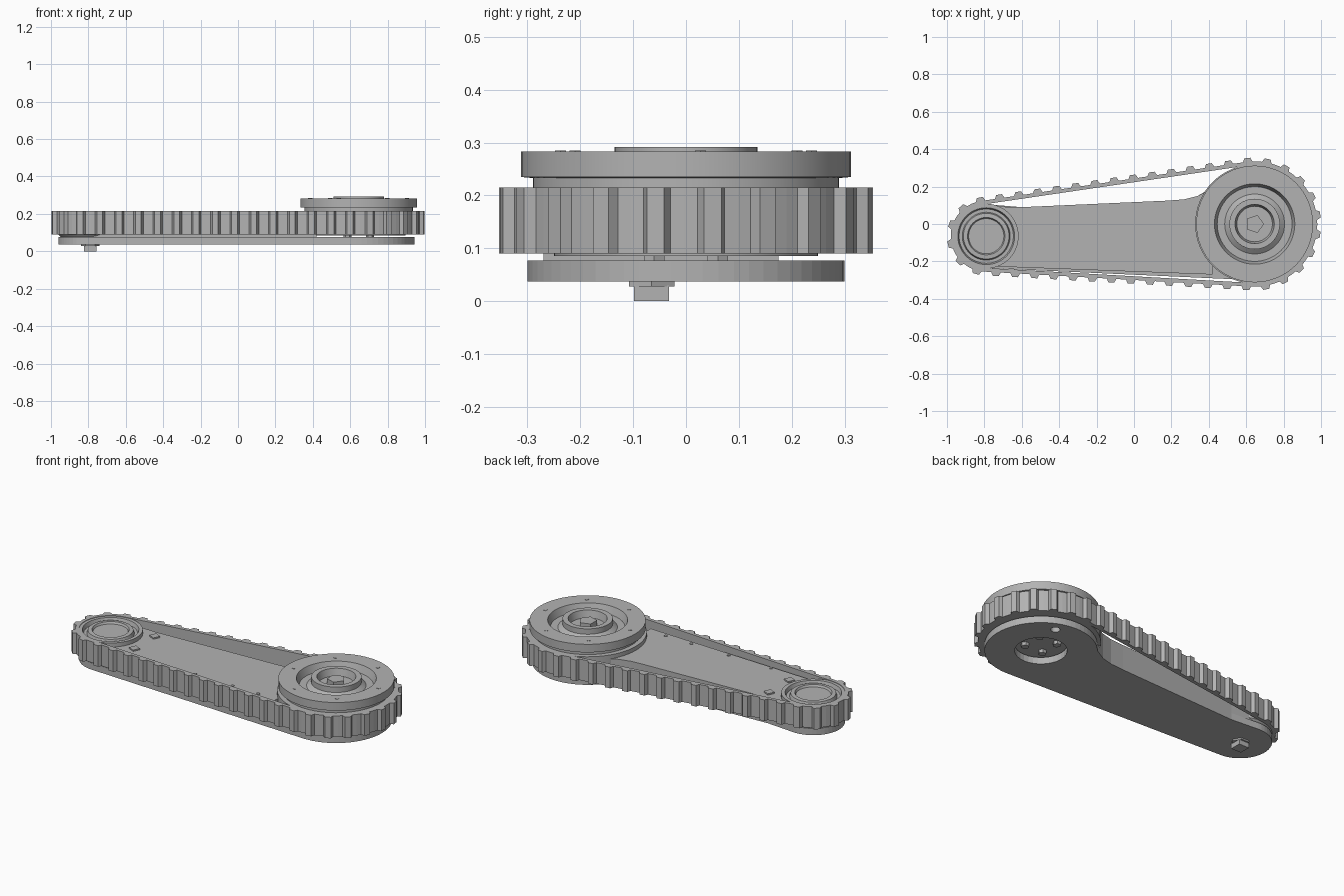
import bpy, bmesh, math
from mathutils import Vector

old = bpy.data.objects.get("Cube")
if old:
    bpy.data.objects.remove(old, do_unlink=True)

grey = bpy.data.materials.new("machined_grey")
grey.use_nodes = True
GREY = (0.45, 0.45, 0.45, 1)
grey.diffuse_color = GREY
grey.node_tree.nodes["Principled BSDF"].inputs["Base Color"].default_value = GREY

BIG, SMALL = Vector((0.645, 0)), Vector((-0.79, -0.065))


def finish(name, bm):
    bmesh.ops.remove_doubles(bm, verts=bm.verts, dist=1e-5)
    bmesh.ops.recalc_face_normals(bm, faces=bm.faces)
    mesh = bpy.data.meshes.new(name)
    bm.to_mesh(mesh)
    bm.free()
    mesh.materials.append(grey)
    ob = bpy.data.objects.new(name, mesh)
    bpy.context.collection.objects.link(ob)
    return ob


def smooth(ob):
    bpy.ops.object.select_all(action='DESELECT')
    bpy.context.view_layer.objects.active = ob
    ob.select_set(True)
    bpy.ops.object.shade_smooth_by_angle(angle=math.radians(25))


def polar(centre, radius, angle):
    return centre + radius * Vector((math.cos(angle), math.sin(angle)))


def arc(centre, radius, start, end, steps):
    return [polar(centre, radius, math.radians(start + (end - start) * i / steps))
            for i in range(steps + 1)]


def prism(name, outline, z0, z1):
    bm = bmesh.new()
    face = bm.faces.new([bm.verts.new((p[0], p[1], z0)) for p in outline])
    ext = bmesh.ops.extrude_face_region(bm, geom=[face])["geom"]
    bmesh.ops.translate(bm, vec=(0, 0, z1 - z0),
                        verts=[g for g in ext if isinstance(g, bmesh.types.BMVert)])
    return finish(name, bm)


def stud(name, x, y, radius, z0, z1, sides=6, turn=0):
    return prism(name, arc(Vector((x, y)), radius, turn, turn + 360, sides)[:-1], z0, z1)


def lathe(name, centre, profile, steps=64):
    bm = bmesh.new()
    vs = [bm.verts.new((centre.x + r, centre.y, z)) for r, z in profile]
    es = [bm.edges.new(pair) for pair in zip(vs, vs[1:])]
    bmesh.ops.spin(bm, geom=vs + es, cent=(centre.x, centre.y, 0), axis=(0, 0, 1),
                   angle=math.tau, steps=steps)
    smooth(finish(name, bm))


# Arm: flat base plate with a raised body that stops inside the large pulley
neck = [Vector(p) for p in ((0.34, 0.15), (0.27, 0.132), (0.18, 0.125), (-0.6, 0.09))]
small_end = arc(SMALL, 0.17, 85, 267, 24)
base = prism("base_plate", arc(BIG, 0.3, -93, 140, 40) + neck + small_end, 0.037, 0.077)
prism("arm_body", [(0.42, -0.27), (0.42, 0.175), (0.38, 0.17)] + neck
      + arc(SMALL, 0.16, 85, 267, 24), 0.07, 0.188)

# Openings in the underside of the base plate
for name, x, y, radius in (("hub_opening", BIG.x, 0, 0.14), ("pin_opening", 0.73, 0.22, 0.025)):
    cutter = stud(name + "_cutter", x, y, radius, 0, 0.085, 32)
    cutter.hide_render = True
    cutter.hide_viewport = True
    cut = base.modifiers.new(name, 'BOOLEAN')
    cut.operation = 'DIFFERENCE'
    cut.solver = 'EXACT'
    cut.object = cutter

# Large pulley with stepped rim, recess and hub
lathe("large_pulley", BIG, [
    (0, 0.085), (0.25, 0.085), (0.25, 0.09), (0.318, 0.09), (0.318, 0.212), (0.29, 0.212),
    (0.29, 0.233), (0.312, 0.235), (0.312, 0.283), (0.215, 0.283), (0.2, 0.24),
    (0.16, 0.24), (0.135, 0.26), (0.135, 0.292), (0.105, 0.292), (0.095, 0.25), (0, 0.25)])
stud("hub_core", BIG.x, 0, 0.05, 0.24, 0.28, 5)

# Small pulley
lathe("small_pulley", SMALL, [
    (0, 0.078), (0.16, 0.078), (0.173, 0.092), (0.173, 0.212), (0.152, 0.212),
    (0.145, 0.19), (0.128, 0.19), (0.122, 0.21), (0.1, 0.212), (0.094, 0.2), (0, 0.2)])

# Toothed belt: walk around both pulleys along the outer tangents
R, r, TEETH = 0.335, 0.19, 44
axis = BIG - SMALL
phi = math.atan2(axis.y, axis.x)
lean = math.pi / 2 + math.asin((R - r) / axis.length)
a1, a2 = phi + lean, phi - lean
run = math.sqrt(axis.length ** 2 - (R - r) ** 2)
lengths = [R * (a1 - a2), run, r * (math.tau - a1 + a2), run]


def belt_point(s):
    """Position on the belt's outer face and the outward direction there."""
    for part, length in enumerate(lengths):
        if s <= length:
            break
        s -= length
    f = s / length
    if part == 0:
        a = a2 + (a1 - a2) * f
        p = polar(BIG, R, a)
    elif part == 1:
        a = a1
        p = polar(BIG, R, a).lerp(polar(SMALL, r, a), f)
    elif part == 2:
        a = a1 + (a2 + math.tau - a1) * f
        p = polar(SMALL, r, a)
    else:
        a = a2
        p = polar(SMALL, r, a).lerp(polar(BIG, R, a), f)
    return p, polar(Vector((0, 0)), 1, a)


bm = bmesh.new()
rings = []
for i in range(TEETH):
    for f, height in ((0, 0), (0.25, 0), (0.5, 0), (0.6, 0.02), (0.9, 0.02)):
        p, n = belt_point(sum(lengths) * (i + f) / TEETH)
        outer, inner = p + n * height, p - n * 0.02
        rings.append([bm.verts.new((q.x, q.y, z)) for q, z in
                      ((outer, 0.09), (outer, 0.215), (inner, 0.215), (inner, 0.09))])
for ra, rb in zip(rings, rings[1:] + rings[:1]):
    for k in range(4):
        bm.faces.new((ra[k], rb[k], rb[k - 1], ra[k - 1]))
finish("toothed_belt", bm)

# Small fasteners on the arm, rim and hub underside
for y in (0.035, -0.155):
    stud("arm_bolt", -0.57, y, 0.03, 0.18, 0.196, 4, 20)
for x in (-0.4, -0.12, 0.13, 0.3):
    stud("arm_rivet", x, -0.225 - 0.02 * (x + 0.4), 0.01, 0.18, 0.192)
for k in range(6):
    p = polar(BIG, 0.26, math.radians(66 + 60 * k))
    stud("rim_screw", p.x, p.y, 0.012, 0.28, 0.285)
for k in range(4):
    p = polar(BIG, 0.085, math.radians(45 + 90 * k))
    stud("hub_screw", p.x, p.y, 0.022, 0.065, 0.088)

# Square-headed axle bolt and washer under the small pulley
stud("axle_washer", SMALL.x, SMALL.y, 0.05, 0.028, 0.038, 6)
stud("axle_bolt", SMALL.x, SMALL.y, 0.047, 0, 0.03, 4, 45)
